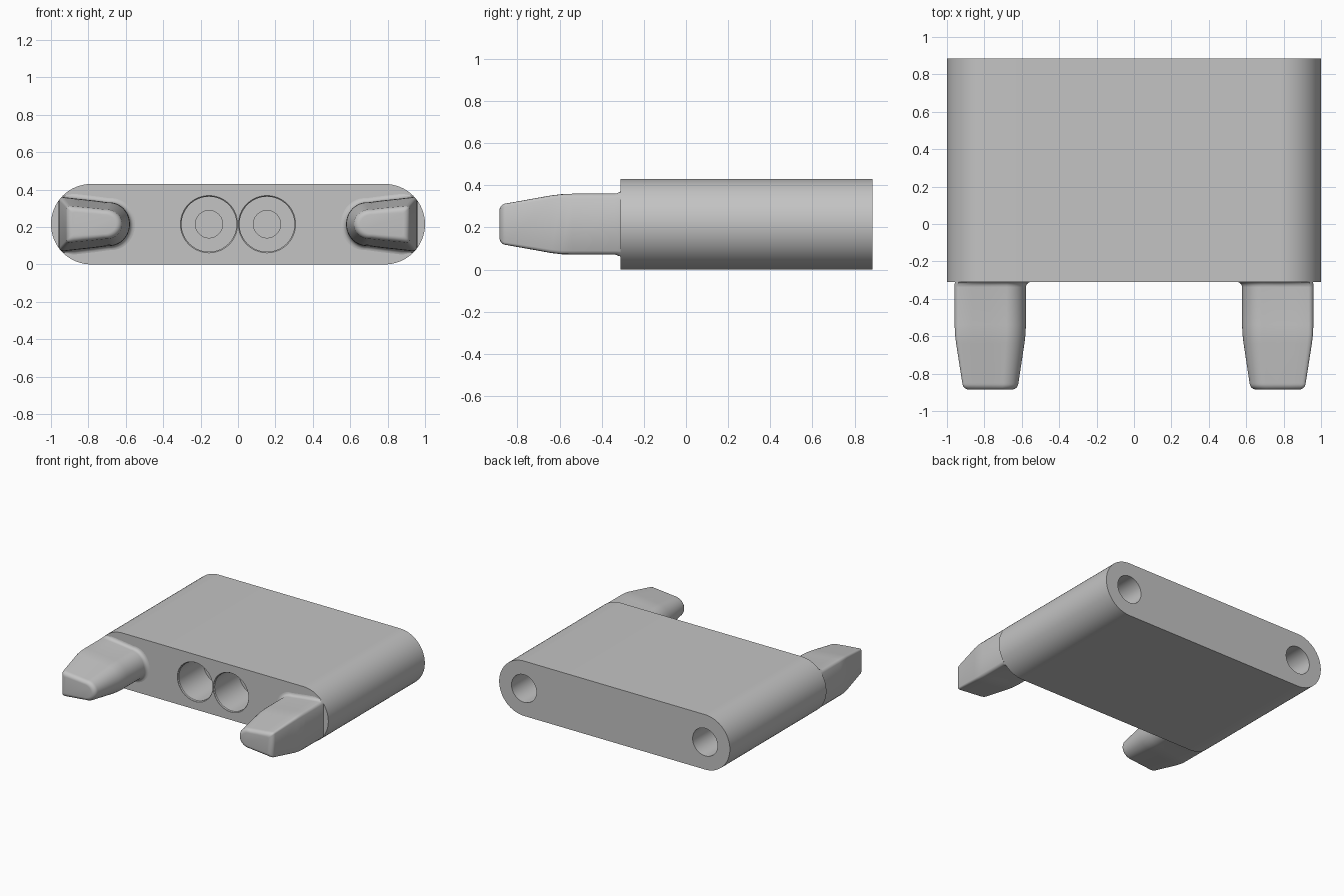
import bpy, bmesh
from math import sin, cos, pi, radians, hypot

cube = bpy.data.objects.get("Cube")
if cube:
    bpy.data.objects.remove(cube, do_unlink=True)

grey = bpy.data.materials.new("plain_grey")
grey.use_nodes = True
grey.diffuse_color = (0.55, 0.55, 0.55, 1)
grey.node_tree.nodes["Principled BSDF"].inputs["Base Color"].default_value = (0.55, 0.55, 0.55, 1)

R = 0.215            # end radius and half thickness of the body
END_X = 1 - R        # centre of the rounded ends
FRONT, BACK = -0.31, 0.885


def loft(name, rings, cap_start=True):
    """Skin a list of equal-length closed rings into a mesh object."""
    bm = bmesh.new()
    loops = [[bm.verts.new(p) for p in ring] for ring in rings]
    for a, b in zip(loops, loops[1:]):
        for i in range(len(a)):
            j = (i + 1) % len(a)
            bm.faces.new((a[i], a[j], b[j], b[i]))
    if cap_start:
        bm.faces.new(loops[0][::-1])
    bm.faces.new(loops[-1])
    bmesh.ops.recalc_face_normals(bm, faces=bm.faces)
    mesh = bpy.data.meshes.new(name)
    bm.to_mesh(mesh)
    bm.free()
    obj = bpy.data.objects.new(name, mesh)
    mesh.materials.append(grey)
    bpy.context.collection.objects.link(obj)
    return obj


def select(obj):
    bpy.ops.object.select_all(action='DESELECT')
    obj.select_set(True)
    bpy.context.view_layer.objects.active = obj


def smooth(obj, angle=30):
    select(obj)
    bpy.ops.object.shade_smooth_by_angle(angle=radians(angle))


def lathe(name, x, steps, n=64):
    """Round cutter along y from (y, radius) steps."""
    return loft(name, [[(x + r * cos(2 * pi * i / n), y, R + r * sin(2 * pi * i / n))
                        for i in range(n)] for y, r in steps])


# Body: a slab with fully rounded ends
N = 32
outline = [(side * (END_X + R * sin(pi * i / N)), side * R * cos(pi * i / N))
           for side in (1, -1) for i in range(N + 1)]
body = loft("body", [[(x, y, R + z) for x, z in outline] for y in (FRONT, BACK)])

# Stepped front bores and plain rear bores
cutters = []
for s in (-1, 1):
    cutters.append(lathe("front_bore_cutter", s * 0.155,
                         [(FRONT - 0.02, 0.153), (FRONT + 0.004, 0.153), (FRONT + 0.01, 0.147),
                          (FRONT + 0.31, 0.147), (FRONT + 0.31, 0.073), (FRONT + 0.5, 0.073)]))
    cutters.append(lathe("rear_bore_cutter", s * END_X, [(BACK - 0.6, 0.108), (BACK + 0.02, 0.108)]))
for cutter in cutters:
    cutter.hide_render = True
    mod = body.modifiers.new("bore", 'BOOLEAN')
    mod.operation = 'DIFFERENCE'
    mod.solver = 'EXACT'
    mod.object = cutter
    select(body)
    bpy.ops.object.modifier_apply(modifier=mod.name)
for cutter in cutters:
    bpy.data.objects.remove(cutter, do_unlink=True)
smooth(body)

# Prong cross-section: round inner end, widening to a flat outer side (u 0..1, v -1..1)
upper = [(0.29 - 0.29 * cos(a), 0.8 * sin(a)) for a in (pi * 0.52 * i / 12 for i in range(13))]
upper += [(0.5, 0.865), (0.75, 0.935), (0.93, 0.99), (0.97, 0.98), (0.99, 0.94), (1.0, 0.87)]
section = upper + [(u, -v) for u, v in reversed(upper[1:])]


def prong_ring(side, y, x0, x1, h):
    ring = []
    for u, v in section:
        x, z = x0 + (x1 - x0) * u, h * v
        d = hypot(x - END_X, z)
        if x > END_X and d > R:          # stay flush with the body's rounded end
            x, z = END_X + (x - END_X) * R / d, z * R / d
        ring.append((side * x, y, R + z))
    return ring


# Stations along the prong: flared root, straight shank, taper, rounded tip
stations = []
for i in range(6):
    a = pi / 2 * i / 5
    g = 0.028 * (1 - sin(a))
    stations.append((FRONT - 0.028 * (1 - cos(a)), 0.578 - g, 0.96 + g, 0.146 + g))
stations += [(-0.54, 0.578, 0.96, 0.146), (-0.59, 0.58, 0.957, 0.144), (-0.64, 0.586, 0.951, 0.138)]
for i in range(7):
    a = pi / 2 * i / 6
    g = 0.035 * (1 - cos(a))
    stations.append((-0.85 - 0.035 * sin(a), 0.618 + g, 0.918 - g, 0.1 - g))

for name, side in (("left_prong", 1), ("right_prong", -1)):
    smooth(loft(name, [prong_ring(side, *s) for s in stations], cap_start=False), 40)
